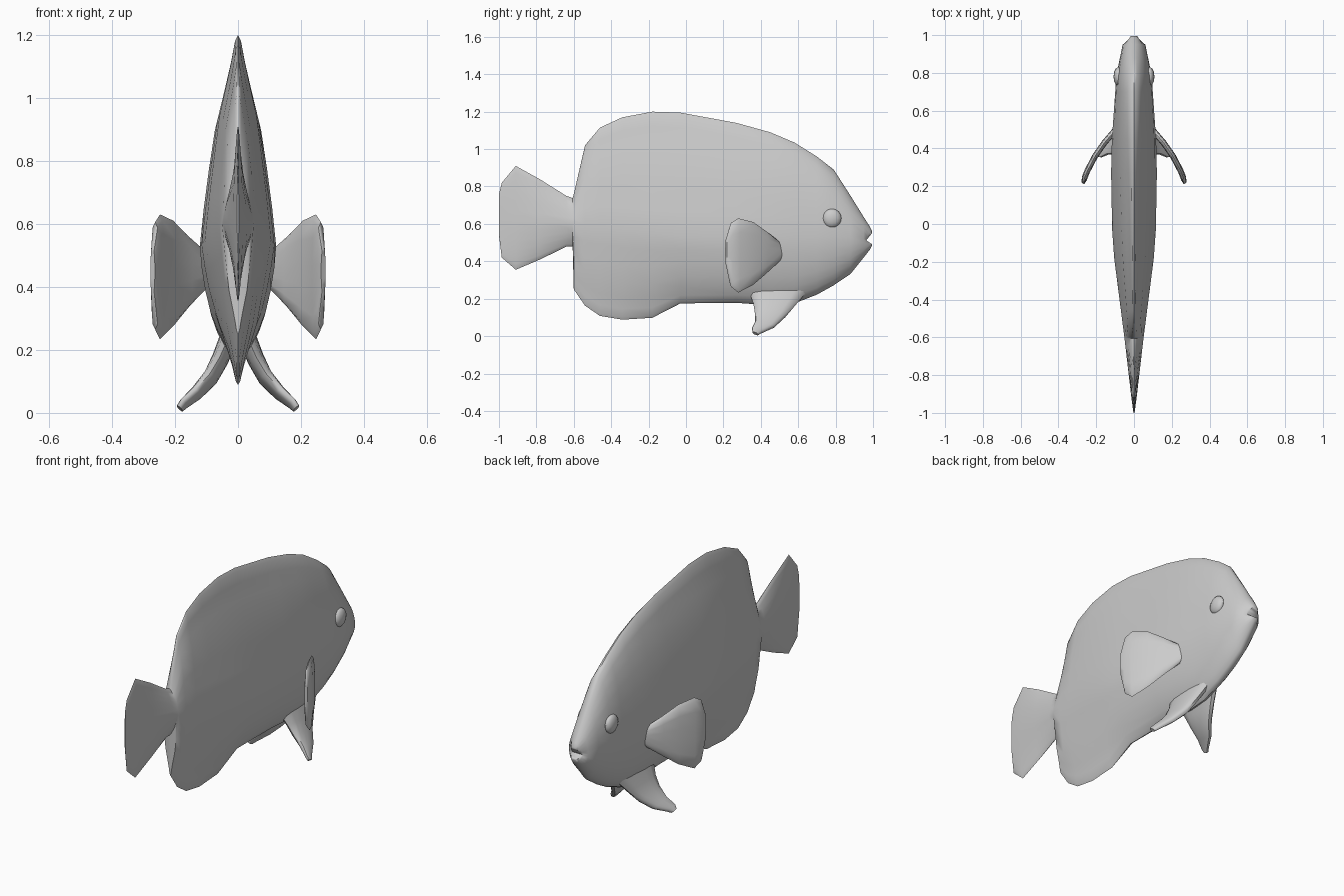
import bpy, bmesh, math
from mathutils import Vector

if "Cube" in bpy.data.objects:
    bpy.data.objects.remove(bpy.data.objects["Cube"])


def make_object(name, bm, mirror):
    bmesh.ops.recalc_face_normals(bm, faces=bm.faces)
    me = bpy.data.meshes.new(name)
    bm.to_mesh(me)
    bm.free()
    ob = bpy.data.objects.new(name, me)
    bpy.context.collection.objects.link(ob)
    bpy.ops.object.select_all(action='DESELECT')
    ob.select_set(True)
    bpy.context.view_layer.objects.active = ob
    bpy.ops.object.shade_smooth_by_angle(angle=math.radians(50))
    if mirror:
        ob.modifiers.new("mirror", 'MIRROR')


def loft(name, rings, mirror=False):
    """Skin closed rings (edge, side A, edge, side B); the ends zip across."""
    bm = bmesh.new()
    rows = [[bm.verts.new(p) for p in r] for r in rings]
    n = len(rows[0])
    h = n // 2
    for a, b in zip(rows, rows[1:]):
        for i in range(n):
            j = (i + 1) % n
            bm.faces.new((a[i], a[j], b[j], b[i]))
    for r in (rows[0], rows[-1]):
        bm.faces.new((r[0], r[1], r[-1]))
        bm.faces.new((r[h - 1], r[h], r[h + 1]))
        for i in range(1, h - 1):
            bm.faces.new((r[i], r[i + 1], r[n - i - 1], r[n - i]))
    make_object(name, bm, mirror)


def interp(table, t):
    for (a, va), (b, vb) in zip(table, table[1:]):
        if t <= b:
            return va + (vb - va) * (t - a) / (b - a)
    return table[-1][1]


# Body: side outline (y, top, bottom), with dorsal, anal and tail fins
OUTLINE = [(-1, .76, .54), (-.985, .82, .42), (-.91, .91, .355), (-.78, .838, .41),
           (-.64, .75, .478), (-.606, .738, .478), (-.6, .76, .25), (-.54, 1.02, .163),
           (-.46, 1.115, .108), (-.34, 1.17, .088), (-.18, 1.2, .098),
           (-.03, 1.195, .175), (.27, 1.14, .178), (.45, 1.09, .165),
           (.58, 1.035, .175), (.7, .96, .222), (.79, .89, .272), (.88, .75, .333),
           (.95, .637, .42), (.985, .582, .465), (.995, .562, .485)]
# Half width along the body, and how far each section thins into a fin
WIDTH = [(-1, .003), (-.91, .015), (-.6, .051), (-.18, .105), (.1, .125),
         (.45, .117), (.79, .093), (.95, .06), (.995, .028)]
FIN_ABOVE = [(-1, 0), (-.78, .8), (-.61, .5), (-.57, 1), (.1, 1), (.88, 0)]
FIN_BELOW = [(-1, 0), (-.61, .6), (-.6, 1), (-.18, 1), (.1, .3), (.88, 0)]
THIN = [(0, 1), (.25, .84), (.63, .54), (.82, .25), (.97, .09), (1, 0)]
STEPS = [1, .97, .88, .75, .6, .4, .2]


def body_ring(y, top, bot):
    mid = .53 + min(.08, max(0, -.12 * y)) - .15 * max(0, y - .88)
    w = interp(WIDTH, y)

    def half(end, fin):
        return [(w * ((1 - fin) * (1 - t * t) ** .6 + fin * interp(THIN, t)),
                 mid + (end - mid) * t) for t in STEPS]

    side = half(top, interp(FIN_ABOVE, y)) + [(w, mid)]
    side += half(bot, interp(FIN_BELOW, y))[::-1]
    notch = max(0, y - .96) * .9          # mouth pulled in between the lips
    ring = []
    for x, z in side + [(-x, z) for x, z in side[-2:0:-1]]:
        t = (z - mid) / (top - mid) if z > mid else (mid - z) / (mid - bot)
        ring.append((x, y - notch * max(0, 1 - 1.3 * t), z))
    return ring


loft("fish_body", [body_ring(*s) for s in OUTLINE])


# Paired fins: lens-shaped sections between two edge points
def fin_ring(a, b, thick, normal, n=7):
    a, b, normal = Vector(a), Vector(b), Vector(normal).normalized()
    sides = [[a.lerp(b, (1 - math.cos(math.pi * i / n)) / 2)
              + normal * s * thick * math.sin(math.pi * i / n) ** .6
              for i in range(1, n)] for s in (1, -1)]
    return [a] + sides[0] + [b] + sides[1][::-1]


# Pectoral fins (y, upper z, lower z), swept outward and back
rings = []
for y, hi, lo in [(.51, .48, .42), (.495, .51, .395), (.43, .56, .335),
                  (.36, .61, .275), (.28, .63, .233), (.24, .605, .265),
                  (.215, .52, .38)]:
    d = y - .2
    x = .275 - .25 * d - 1.15 * d * d
    rings.append(fin_ring((x, y, hi), (x, y, lo), min(.016, .6 * d), (.8, .6, 0)))
loft("pectoral_fins", rings, True)

# Pelvic fins (x, leading y z, trailing y z), splayed down
rings = [fin_ring((x, y1, z1), (x + .004, y2, z2), .035 - .13 * x, (.8, 0, .6))
         for x, y1, z1, y2, z2 in [(.03, .64, .23, .34, .23),
                                   (.055, .585, .165, .36, .175),
                                   (.085, .53, .1, .368, .125),
                                   (.13, .475, .05, .368, .075),
                                   (.17, .405, .018, .352, .04),
                                   (.183, .385, .008, .356, .02)]]
loft("pelvic_fins", rings, True)

# Eyes: flattened spheres
bm = bmesh.new()
bmesh.ops.create_uvsphere(bm, u_segments=12, v_segments=8, radius=.051)
for v in bm.verts:
    v.co = Vector((v.co.x * .5 + .083, v.co.y + .78, v.co.z + .63))
make_object("eyes", bm, True)
